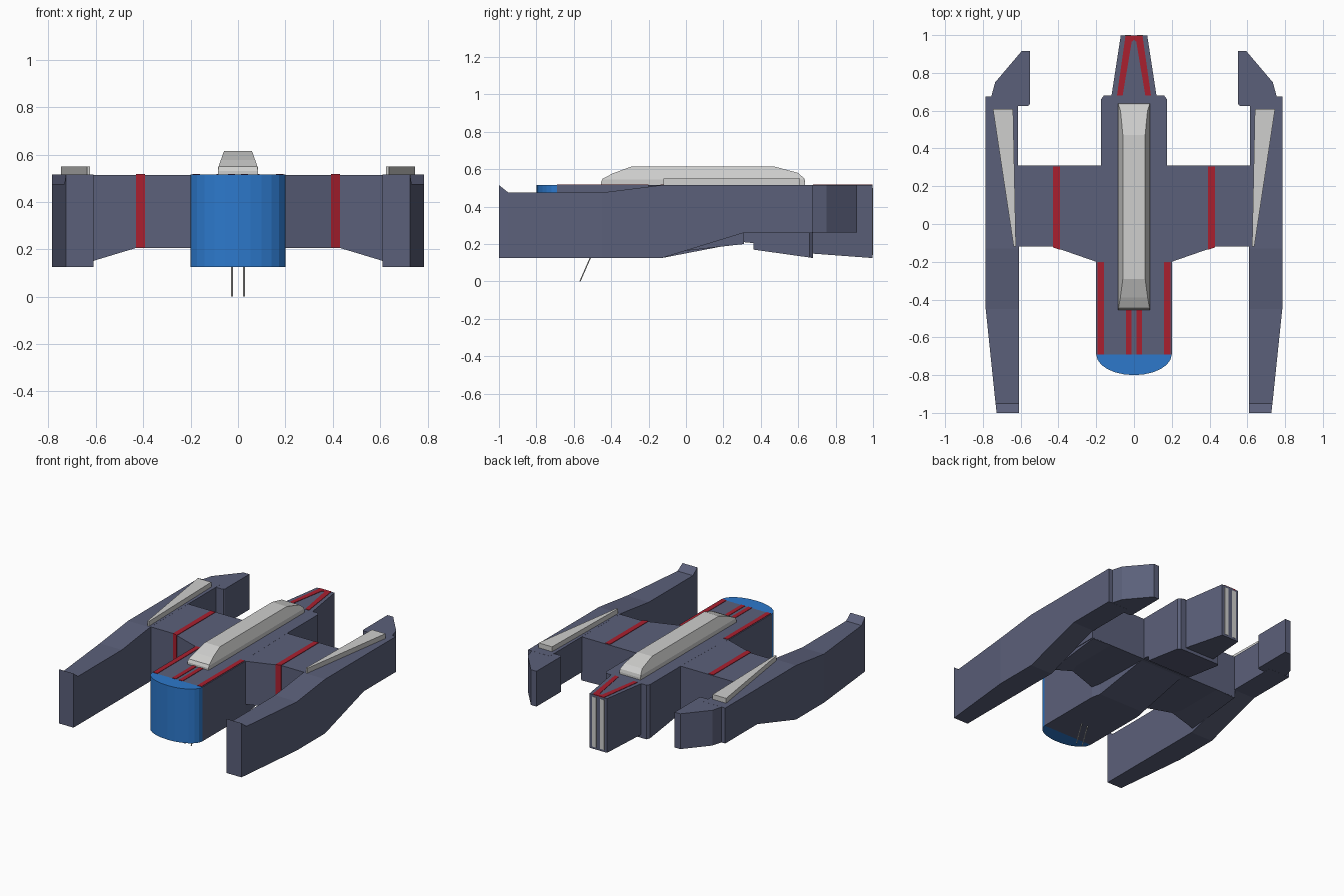
import bpy, bmesh, math
from mathutils import Vector

if "Cube" in bpy.data.objects:
    bpy.data.objects.remove(bpy.data.objects["Cube"])


def material(name, rgb):
    m = bpy.data.materials.new(name)
    m.diffuse_color = (*rgb, 1)
    m.use_nodes = True
    m.node_tree.nodes["Principled BSDF"].inputs["Base Color"].default_value = m.diffuse_color
    return m


NAVY = material("navy hull", (0.105, 0.117, 0.195))
BLUE = material("blue canopy", (0.026, 0.19, 0.60))
RED = material("red stripe", (0.40, 0.014, 0.028))
GREY = material("light grey", (0.62, 0.62, 0.61))


def loft(name, rings, mat, mirror=False):
    """Skin a list of equal-length point rings and cap both ends."""
    bm = bmesh.new()
    vs = [[bm.verts.new(p) for p in r] for r in rings]
    n = len(vs[0])
    for a, b in zip(vs, vs[1:]):
        for i in range(n):
            j = (i + 1) % n
            bm.faces.new((a[i], a[j], b[j], b[i]))
    bm.faces.new(vs[0])
    bm.faces.new(vs[-1])
    bmesh.ops.recalc_face_normals(bm, faces=bm.faces)
    me = bpy.data.meshes.new(name)
    bm.to_mesh(me)
    bm.free()
    me.materials.append(mat)
    ob = bpy.data.objects.new(name, me)
    bpy.context.collection.objects.link(ob)
    if mirror:
        ob.modifiers.new("Mirror", 'MIRROR').use_mirror_merge = False
    return ob


def prism(name, outline, z0, z1, mat, mirror=False):
    return loft(name, [[(x, y, z) for x, y in outline] for z in (z0, z1)], mat, mirror)


def rect(x0, x1, y0, y1):
    return [(x0, y0), (x1, y0), (x1, y1), (x0, y1)]


def hull(name, sections, mat, mirror=False):
    """Box sections along y: (y, x0, x1, z bottom, z top)."""
    return loft(name, [[(a, y, b), (c, y, b), (c, y, t), (a, y, t)]
                       for y, a, c, b, t in sections], mat, mirror)


TOP = 0.515
PLATE = (0.51, 0.518)

# Central body with a rising belly and a deeper rear block
hull("fuselage", [(y, -w, w, b, TOP) for y, w, b in (
    (-0.69, 0.2, 0.125), (-0.2, 0.2, 0.125), (-0.13, 0.185, 0.125), (0.31, 0.175, 0.21),
    (0.36, 0.175, 0.205), (0.361, 0.175, 0.17), (0.66, 0.175, 0.128), (0.68, 0.16, 0.125))], NAVY)

# Rounded nose canopy
arc = [(-0.2 * math.cos(math.pi * i / 12), -0.69 - 0.11 * math.sin(math.pi * i / 12))
       for i in range(13)]
prism("nose_canopy", arc, 0.125, TOP, BLUE)

# Tapered tail with pale exhaust strips on its back face
hull("tail", [(0.66, -0.122, 0.122, 0.15, TOP), (0.998, -0.07, 0.07, 0.125, TOP)], NAVY)
prism("tail_exhaust_strip", rect(0.016, 0.048, 0.99, 1.0), 0.14, 0.5, GREY, True)

# Wings and the wedges that join them to the pods
prism("wing", [(0, -0.2), (0.2, -0.2), (0.43, -0.12), (0.62, -0.12), (0.62, 0.31), (0, 0.31)],
      0.205, TOP - 0.0005, NAVY, True)
loft("wing_gusset", [[(0.43, y, 0.206), (0.615, y, z), (0.615, y, 0.215)]
                     for y, z in ((-0.119, 0.15), (0.309, 0.2))], NAVY, True)

# Long side pods with a raised front lip
hull("side_pod", [(-1.0, 0.61, 0.727, 0.125, TOP), (-0.95, 0.61, 0.733, 0.125, 0.475),
                  (-0.45, 0.61, 0.785, 0.125, 0.475), (-0.13, 0.61, 0.785, 0.125, TOP),
                  (0.31, 0.613, 0.785, 0.26, TOP), (0.675, 0.613, 0.785, 0.26, TOP)], NAVY, True)

# Inward hooked block at the back of each pod
prism("pod_hook", [(0.65, 0.625), (0.565, 0.625), (0.555, 0.629), (0.55, 0.64), (0.55, 0.915),
                   (0.595, 0.915), (0.735, 0.75), (0.757, 0.67), (0.757, 0.625)],
      0.2605, TOP - 0.0005, NAVY, True)

# Wedge plates on top of the pods
prism("pod_top_plate", [(0.625, -0.12), (0.637, -0.12), (0.747, 0.61), (0.64, 0.61)],
      0.51, 0.55, GREY, True)

# Dorsal fairing: straight lower wall, inward sloping upper wall
rings = []
for y, z in ((-0.455, 0.53), (-0.445, 0.55), (-0.39, 0.578), (-0.29, 0.615),
             (0.47, 0.615), (0.6, 0.58), (0.632, 0.55), (0.637, 0.53)):
    low = min(z - 0.002, 0.545)
    w = 0.084 - 0.025 * max(0, z - 0.545) / 0.07
    rings.append([(-0.084, y, 0.51), (0.084, y, 0.51), (0.084, y, low),
                  (w, y, z), (-w, y, z), (-0.084, y, low)])
loft("dorsal_fairing", rings, GREY)

# Painted stripes as thin plates
prism("nose_side_stripe", rect(0.16, 0.193, -0.69, -0.2), *PLATE, RED, True)
prism("nose_centre_stripe", rect(0.012, 0.042, -0.69, -0.44), *PLATE, RED, True)
prism("tail_stripe", [(0.06, 0.68), (0.09, 0.68), (0.045, 0.998), (0, 0.998), (0, 0.975),
                      (0.012, 0.965)], *PLATE, RED, True)
prism("wing_stripe", [(0.393, -0.136), (0.43, -0.123), (0.43, 0.305), (0.393, 0.305)],
      0.207, 0.518, RED, True)

# Thin raked antennas under the nose
r = 0.004
loft("antenna", [[(0.025 + r * math.cos(k * math.pi / 3), y + r * math.sin(k * math.pi / 3), z)
                  for k in range(6)] for y, z in ((-0.51, 0.13), (-0.567, 0.0))], GREY, True)
